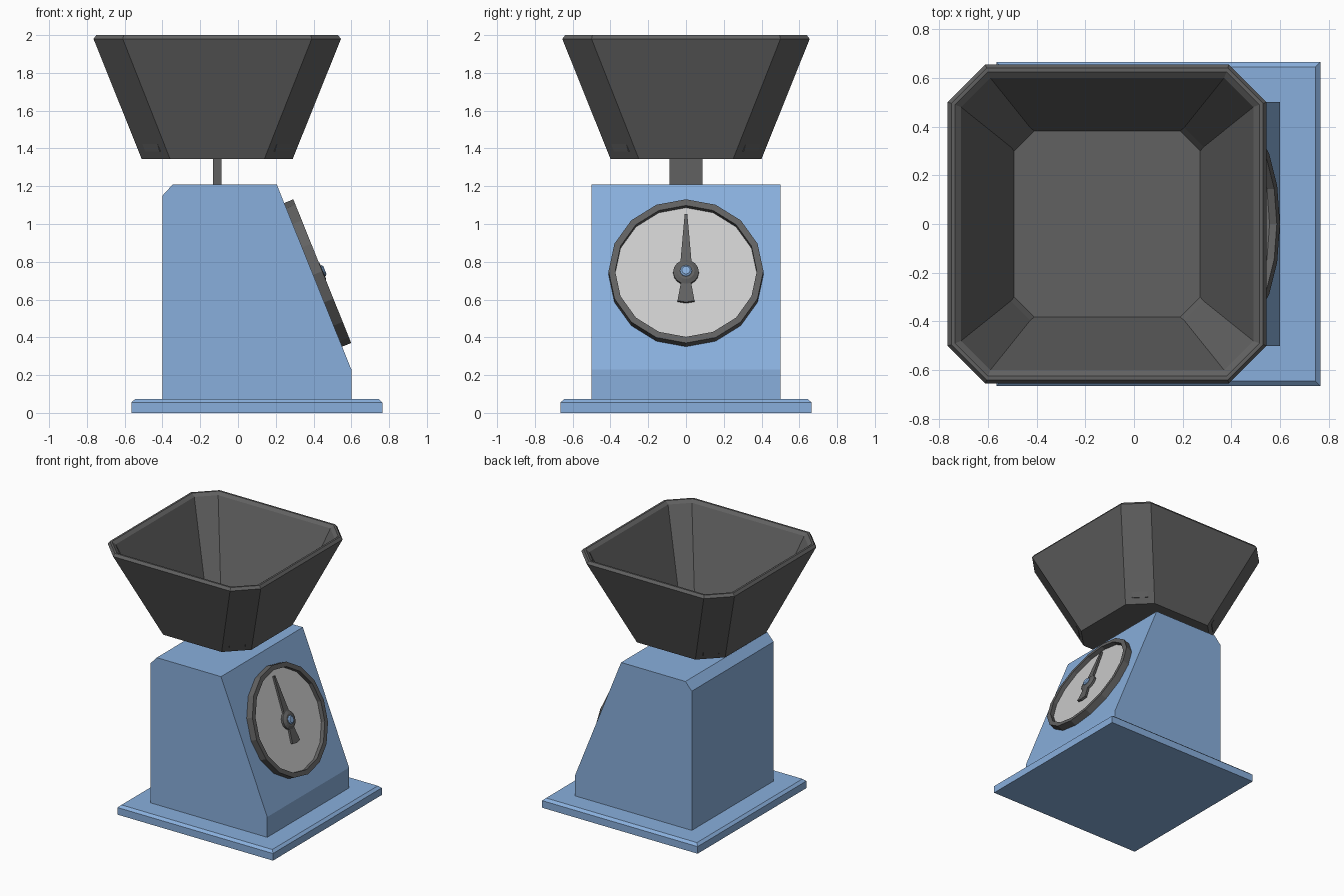
import bpy, bmesh, math
from mathutils import Matrix, Vector

if "Cube" in bpy.data.objects:
    bpy.data.objects.remove(bpy.data.objects["Cube"])


def material(name, rgb):
    m = bpy.data.materials.new(name)
    m.diffuse_color = (*rgb, 1)
    m.use_nodes = True
    m.node_tree.nodes["Principled BSDF"].inputs["Base Color"].default_value = m.diffuse_color
    return m


BLUE = material("blue_paint", (0.25, 0.43, 0.72))
DARK = material("dark_grey", (0.12, 0.12, 0.12))
PALE = material("pale_grey", (0.62, 0.62, 0.62))


def loft(name, rings, mat, frame=Matrix(), caps=True):
    """Skin a stack of equal-length point rings; cap the ends or join last to first."""
    bm = bmesh.new()
    vr = [[bm.verts.new(frame @ Vector(p)) for p in r] for r in rings]
    n = len(rings[0])
    pairs = list(zip(vr, vr[1:])) + ([] if caps else [(vr[-1], vr[0])])
    for a, b in pairs:
        for i in range(n):
            j = (i + 1) % n
            bm.faces.new((a[i], a[j], b[j], b[i]))
    if caps:
        bm.faces.new(vr[0][::-1])
        bm.faces.new(vr[-1])
    bmesh.ops.recalc_face_normals(bm, faces=bm.faces)
    mesh = bpy.data.meshes.new(name)
    bm.to_mesh(mesh)
    bm.free()
    mesh.materials.append(mat)
    obj = bpy.data.objects.new(name, mesh)
    bpy.context.collection.objects.link(obj)
    return obj


def rect(cx, hx, hy, z):
    return [(cx + sx * hx, sy * hy, z) for sx, sy in ((-1, -1), (1, -1), (1, 1), (-1, 1))]


def octagon(cx, h, f, z):
    """Square of half-size h whose sides are flat out to f."""
    pts = [(-f, -h), (f, -h), (h, -f), (h, f), (f, h), (-f, h), (-h, f), (-h, -f)]
    return [(cx + x, y, z) for x, y in pts]


def circle(r, z, n=16):
    return [(r * math.cos(2 * math.pi * i / n), r * math.sin(2 * math.pi * i / n), z)
            for i in range(n)]


def plate(outline, z0, z1):
    return [[(x, y, z) for x, y in outline] for z in (z0, z1)]


# Base plate with chamfered top edge
loft("base_plate", [rect(0.1, 0.665, 0.665, 0), rect(0.1, 0.665, 0.665, 0.055),
                    rect(0.1, 0.645, 0.645, 0.073)], BLUE)

# Body: side profile extruded across y
profile = [(-0.4, 0.07), (0.6, 0.07), (0.6, 0.23), (0.205, 1.21), (-0.345, 1.21), (-0.4, 1.15)]
loft("body", [[(x, y, z) for x, z in profile] for y in (-0.5, 0.5)], BLUE)

# Post under the bowl
loft("bowl_post", [rect(-0.11, 0.022, 0.087, 1.2), rect(-0.11, 0.022, 0.087, 1.36)], DARK)

# Weighing bowl: outside, rim, inside and floor
bowl = [(0.4, 0.25, 1.345), (0.655, 0.5, 1.98), (0.64, 0.495, 2.0), (0.625, 0.49, 2.0),
        (0.6, 0.48, 1.98), (0.382, 0.305, 1.385)]
loft("weighing_bowl", [octagon(-0.11, h, f, z) for h, f, z in bowl], DARK)

# Dial frame: local y runs up the sloping face, local z points out of it
tilt = Vector((0.98, 0, 0.395)).normalized()
up = Vector((-tilt.z, 0, tilt.x))
side = Vector((0, 1, 0))
dial = Matrix((side, up, tilt)).transposed().to_4x4()
dial.translation = (0.398, 0, 0.731)

# Dial rim, face and pointer
loft("dial_rim", [circle(0.41, -0.005), circle(0.41, 0.052), circle(0.375, 0.052),
                  circle(0.375, -0.005)], DARK, dial, caps=False)
loft("dial_face", [circle(0.38, -0.004), circle(0.38, 0.02)], PALE, dial)
needle = [(-0.03, 0.05), (0.03, 0.05), (0.007, 0.33), (-0.007, 0.33)]
tail = [(-0.025, -0.05), (-0.045, -0.165), (0, -0.173), (0.045, -0.165), (0.025, -0.05)]
loft("pointer_needle", plate(needle, 0.027, 0.043), DARK, dial)
loft("pointer_tail", plate(tail, 0.027, 0.043), DARK, dial)
loft("pointer_hub", [circle(0.068, 0.027), circle(0.068, 0.043), circle(0.045, 0.055)], DARK, dial)
loft("pointer_pin", [circle(0.031, 0.015), circle(0.031, 0.06), circle(0.022, 0.067)], BLUE, dial)
